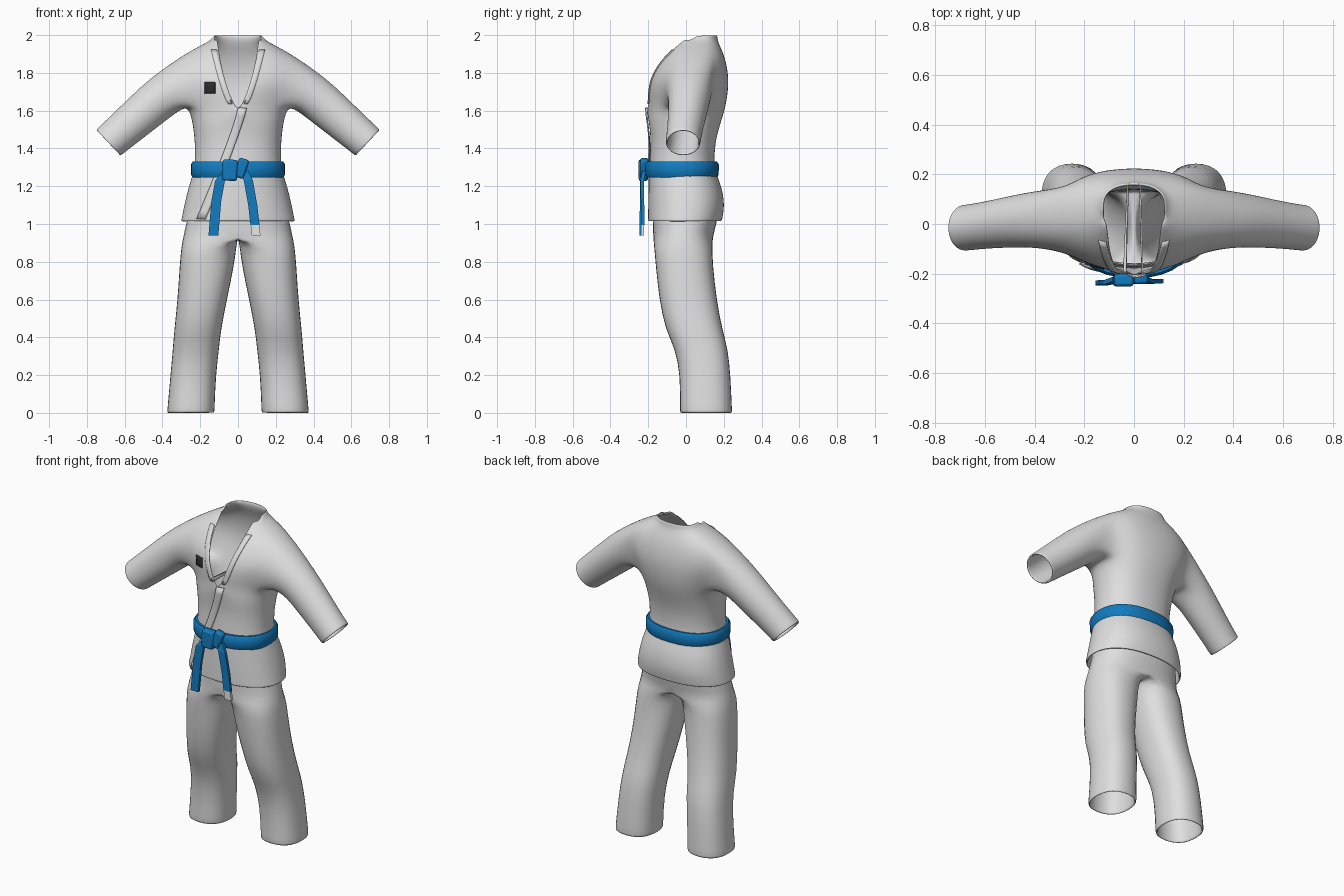
import bpy, bmesh, math
from mathutils import Vector
from mathutils.bvhtree import BVHTree

if "Cube" in bpy.data.objects:
    bpy.data.objects.remove(bpy.data.objects["Cube"])


def material(name, rgb):
    m = bpy.data.materials.new(name)
    m.diffuse_color = (*rgb, 1)
    m.use_nodes = True
    m.node_tree.nodes["Principled BSDF"].inputs["Base Color"].default_value = m.diffuse_color
    return m


CLOTH = material("white_cloth", (0.74, 0.74, 0.74))
BLUE = material("belt_blue", (0.006, 0.2, 0.52))
DARK = material("patch_dark", (0.025, 0.025, 0.028))
TIP = material("tip_white", (0.9, 0.9, 0.9))


def make(name, verts, faces, mat):
    me = bpy.data.meshes.new(name)
    bm = bmesh.new()
    vs = [bm.verts.new(v) for v in verts]
    for f in faces:
        bm.faces.new([vs[i] for i in f])
    bmesh.ops.delete(bm, geom=[v for v in bm.verts if not v.link_faces], context='VERTS')
    bm.to_mesh(me)
    bm.free()
    ob = bpy.data.objects.new(name, me)
    bpy.context.collection.objects.link(ob)
    me.materials.append(mat)
    return ob


def smooth(ob, angle=40):
    bpy.ops.object.select_all(action='DESELECT')
    bpy.context.view_layer.objects.active = ob
    ob.select_set(True)
    bpy.ops.object.shade_smooth_by_angle(angle=math.radians(angle))


def garment(ob, levels):
    # Mirrored half, given cloth thickness and rounded off
    ob.modifiers.new("mirror", 'MIRROR').merge_threshold = 0.002
    s = ob.modifiers.new("thickness", 'SOLIDIFY')
    s.thickness, s.offset = 0.012, -1
    sub = ob.modifiers.new("round", 'SUBSURF')
    sub.levels = sub.render_levels = levels
    for p in ob.data.polygons:
        p.use_smooth = True


def spow(v, p):
    return math.copysign(abs(v) ** p, v)


# Jacket: half rings from front centre to back centre (z, half width, front, back, neck opening)
ROWS = [(1.015, .305, -.203, .192, 0), (1.03, .302, -.203, .195, 0), (1.10, .288, -.203, .208, 0),
        (1.20, .264, -.20, .192, 0), (1.28, .236, -.197, .155, 0), (1.36, .229, -.192, .152, 0),
        (1.45, .232, -.188, .16, 0), (1.55, .245, -.20, .19, 0), (1.62, .268, -.213, .213, .012),
        (1.72, .32, -.213, .228, .055), (1.80, .345, -.188, .226, .075), (1.885, .31, -.125, .208, .095),
        (1.945, .20, -.055, .18, .104), (1.975, .14, -.02, .168, .11), (2.0, .128, .0, .168, .112)]
COLS, NECK = 11, 8
verts, faces = [], []
s1 = math.sin(math.radians(18)) ** .85
for z, hw, yf, yb, v in ROWS:
    for c in range(COLS):
        a = math.radians(-90 + 18 * c)
        s = 0 if c in (0, COLS - 1) else abs(math.cos(a)) ** .85
        x = hw * s
        if v and 0 < c < 5:
            x = v + (hw - v) * (s - s1) / (1 - s1)
        y = (yf + yb) / 2 + (yb - yf) / 2 * spow(math.sin(a), .9)
        verts.append((x, y, z - (0.025 if z > 1.99 and c < 4 else 0)))


def vid(r, c):
    return r * COLS + c


R0, R1, C0, C1 = 8, 11, 3, 7   # armhole limits
for r in range(len(ROWS) - 1):
    for c in range(COLS - 1):
        if (r >= NECK and c == 0) or (R0 <= r < R1 and C0 <= c < C1):
            continue
        faces.append((vid(r, c), vid(r, c + 1), vid(r + 1, c + 1), vid(r + 1, c)))

# Sleeve: grown out of the armhole edge loop
loop = ([vid(R0, c) for c in range(C0, C1)] + [vid(r, C1) for r in range(R0, R1)] +
        [vid(R1, c) for c in range(C1, C0, -1)] + [vid(r, C0) for r in range(R1, R0, -1)])
n = len(loop)
up = Vector((.68, 0, .73))
for cx, cy, cz, ry, rz in [(.385, .02, 1.69, .118, .118), (.49, .01, 1.60, .107, .112),
                           (.60, -.005, 1.505, .097, .103), (.675, -.015, 1.44, .095, .098),
                           (.687, -.015, 1.43, .095, .097)]:
    ring = []
    for k in range(n):
        p = (k - 2) * math.tau / n
        ring.append(len(verts))
        verts.append(Vector((cx, cy + ry * math.sin(p), cz)) - up * rz * math.cos(p))
    for k in range(n):
        j = (k + 1) % n
        faces.append((loop[k], loop[j], ring[j], ring[k]))
    loop = ring
jacket = make("jacket", verts, faces, CLOTH)
garment(jacket, 2)

# Trousers: one leg, opening into half of the hips (z, inner x, outer x, front, back)
LEG = [(0.0, .122, .378, -.035, .247), (.02, .122, .376, -.035, .246), (.20, .115, .36, -.033, .238),
       (.34, .098, .347, -.06, .225), (.44, .088, .34, -.112, .195), (.60, .056, .322, -.145, .165),
       (.78, .018, .312, -.163, .145), (.88, .006, .303, -.172, .142), (.935, -.295, .295, -.176, .145),
       (1.0, -.28, .28, -.18, .165), (1.08, -.262, .262, -.18, .178), (1.2, -.23, .23, -.17, .15)]
N = 16
verts, faces = [], []
for z, xi, xo, yf, yb in LEG:
    for k in range(N):
        a = k * math.tau / N
        x = (xi + xo) / 2 + (xo - xi) / 2 * spow(math.cos(a), .85)
        y = (yf + yb) / 2 + (yb - yf) / 2 * spow(math.sin(a), .85)
        verts.append((x if x > .001 else 0, y, z))
for r in range(len(LEG) - 1):
    for k in range(N):
        j = (k + 1) % N
        f = (r * N + k, r * N + j, r * N + N + j, r * N + N + k)
        if any(verts[i][0] > 0 for i in f):
            faces.append(f)
trousers = make("trousers", verts, faces, CLOTH)
garment(trousers, 1)

# Belt: rounded band around the waist
PROFILE = [(-.02, 1.248), (.006, 1.245), (.015, 1.262), (.016, 1.315), (.006, 1.33), (-.02, 1.327)]
M, P = 32, len(PROFILE)
verts, faces = [], []
for k in range(M):
    a = k * math.tau / M
    for d, z in PROFILE:
        verts.append(((.234 + d) * spow(math.cos(a), .85), -.022 + (.18 + d) * spow(math.sin(a), .9), z))
    for i in range(P):
        j, m = (i + 1) % P, (k + 1) % M
        faces.append((k * P + i, m * P + i, m * P + j, k * P + j))
smooth(make("belt", verts, faces, BLUE), 50)


def ribbon(name, path, width, thick, mat):
    # Flat strap following (x, y, z) points
    vs, fs = [], []
    for x, y, z in path:
        for dx, dy in ((-1, -1), (1, -1), (1, 1), (-1, 1)):
            vs.append((x + dx * width / 2, y + dy * thick / 2, z))
    for r in range(len(path) - 1):
        for i in range(4):
            j = (i + 1) % 4
            fs.append((r * 4 + j, r * 4 + i, r * 4 + 4 + i, r * 4 + 4 + j))
    e = len(vs) - 4
    fs += [(0, 1, 2, 3), (e + 3, e + 2, e + 1, e)]
    return make(name, vs, fs, mat)


# Belt tails and white tip
ribbon("left_tail", [(-.06, -.222, 1.27), (-.095, -.235, 1.23), (-.115, -.235, 1.12), (-.13, -.238, .94)],
       .052, .018, BLUE)
ribbon("right_tail", [(.03, -.222, 1.28), (.055, -.232, 1.23), (.078, -.23, 1.10), (.09, -.23, .995)],
       .048, .018, BLUE)
ribbon("tail_tip", [(.09, -.23, .995), (.096, -.23, .94)], .046, .017, TIP)


def block(name, loc, size, tilt):
    bpy.ops.mesh.primitive_cube_add(size=1, location=loc, rotation=(0, tilt, 0))
    ob = bpy.context.object
    ob.name, ob.scale = name, size
    bpy.ops.object.transform_apply(location=False, rotation=False)
    ob.data.materials.append(BLUE)
    b = ob.modifiers.new("soften", 'BEVEL')
    b.width, b.segments = .012, 2
    smooth(ob, 40)


# Knot
block("knot_wrap", (-.043, -.226, 1.285), (.08, .05, .112), .05)
block("knot_loop", (.018, -.22, 1.295), (.055, .045, .105), .3)

# Details laid on the cloth
bpy.context.view_layer.update()
tree = BVHTree.FromObject(jacket, bpy.context.evaluated_depsgraph_get())


def on_cloth(x, z, lift):
    hit = tree.ray_cast(Vector((x, -1, z)), Vector((0, 1, 0)))
    p, nor = (hit[0], hit[1]) if hit[0] else tree.find_nearest(Vector((x, -.2, z)))[:2]
    return p + nor * lift


def overlay(name, left, right, mat, lift, across=3):
    # Thin cloth sheet between two (x, z) lines
    vs, fs, w = [], [], across + 1
    for (x0, z0), (x1, z1) in zip(left, right):
        vs += [on_cloth(x0 + (x1 - x0) * i / across, z0 + (z1 - z0) * i / across, lift) for i in range(w)]
    for r in range(len(left) - 1):
        for i in range(across):
            fs.append((r * w + i, r * w + i + 1, r * w + w + i + 1, r * w + w + i))
    ob = make(name, vs, fs, mat)
    s = ob.modifiers.new("thickness", 'SOLIDIFY')
    s.thickness, s.offset = lift + .002, -1
    smooth(ob, 50)


# Chest patch
zs = [1.69 + .06 * i / 4 for i in range(5)]
overlay("chest_patch", [(-.176, z) for z in zs], [(-.12, z) for z in zs], DARK, .004)
# Front overlap edge from the neck point to the hem
t = [i / 14 for i in range(15)]
edge = [(.0 - .215 * s ** 1.15, 1.615 - .59 * s) for s in t]
overlay("front_overlap", edge, [(x + .045, z) for x, z in edge], CLOTH, .005)
# Lapel bands beside the neck opening
for side, name in ((1, "right_lapel"), (-1, "left_lapel")):
    line = [(.02 + .092 * s ** .75, 1.635 + .285 * s) for s in t]
    inner = [(side * x, z) for x, z in line]
    outer = [(side * (x + .03), z) for x, z in line]
    a, b = (inner, outer) if side > 0 else (outer, inner)
    overlay(name, a, b, CLOTH, .005)
